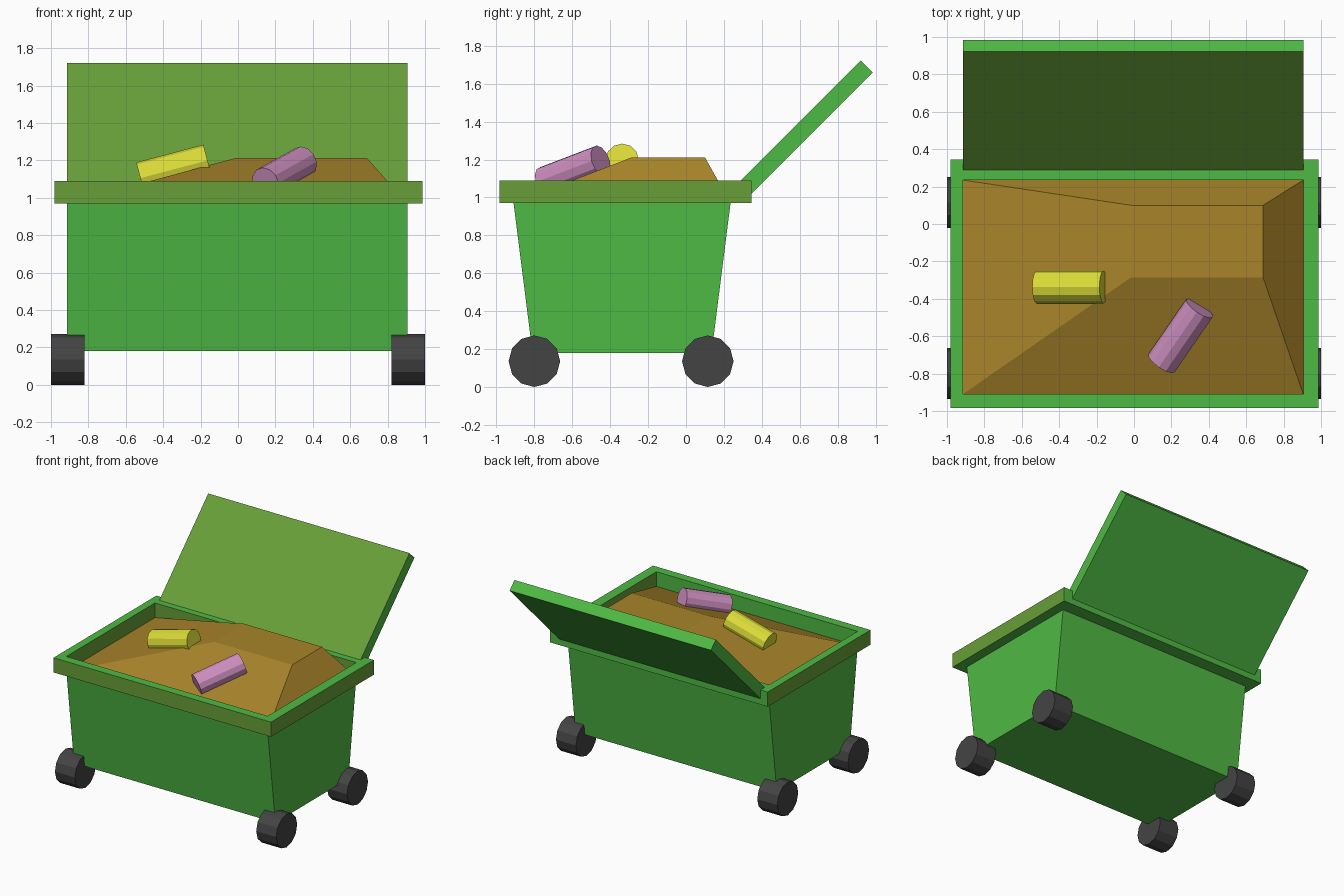
import bpy, bmesh, math
from mathutils import Vector

if "Cube" in bpy.data.objects:
    bpy.data.objects.remove(bpy.data.objects["Cube"])


def material(name, hex_code):
    srgb = [int(hex_code[i:i + 2], 16) / 255 for i in (0, 2, 4)]
    lin = [((c + 0.055) / 1.055) ** 2.4 if c > 0.04 else c / 12.92 for c in srgb]
    m = bpy.data.materials.new(name)
    m.diffuse_color = (*lin, 1)
    m.use_nodes = True
    m.node_tree.nodes["Principled BSDF"].inputs["Base Color"].default_value = m.diffuse_color
    return m


GREEN = material("green", "4FBA44")
OLIVE = material("olive", "689F38")
BROWN = material("brown", "A8842A")
YELLOW = material("yellow", "DCDC38")
PINK = material("pink", "CE8FC0")
DARK = material("dark", "444444")


def add_mesh(name, verts, faces, *mats):
    me = bpy.data.meshes.new(name)
    me.from_pydata(verts, [], faces)
    bm = bmesh.new()
    bm.from_mesh(me)
    bmesh.ops.recalc_face_normals(bm, faces=bm.faces)
    bm.to_mesh(me)
    bm.free()
    for m in mats:
        me.materials.append(m)
    ob = bpy.data.objects.new(name, me)
    bpy.context.collection.objects.link(ob)
    return ob


def rect(x0, x1, y0, y1, z):
    return [(x0, y0, z), (x1, y0, z), (x1, y1, z), (x0, y1, z)]


def band(a, b):
    """Four quads joining two rectangular rings that start at a and b."""
    return [(a + i, a + (i + 1) % 4, b + (i + 1) % 4, b + i) for i in range(4)]


def rod(name, start, end, radius, mat, sides=12):
    a, b = Vector(start), Vector(end)
    bpy.ops.mesh.primitive_cylinder_add(vertices=sides, radius=radius,
                                        depth=(b - a).length, location=(a + b) / 2)
    ob = bpy.context.object
    ob.name = name
    ob.rotation_euler = (b - a).to_track_quat('Z', 'Y').to_euler()
    ob.data.materials.append(mat)
    return ob


# Opening shared by the body, the rim and the rubbish
X0, X1, Y0, Y1 = -0.915, 0.905, -0.91, 0.235
Z_LOW, Z_HIGH = 0.97, 1.09

# Tapered body, open at the top
add_mesh("body", rect(X0, X1, -0.81, 0.135, 0.18) + rect(X0, X1, Y0, Y1, Z_LOW),
         [(0, 1, 2, 3)] + band(0, 4), GREEN)

# Rim frame: outer and inner rings, olive front, sides and inner walls
outer = (-0.98, 0.987, -0.983, 0.345)
rim = add_mesh("rim",
               rect(*outer, Z_LOW) + rect(*outer, Z_HIGH)
               + rect(X0, X1, Y0, Y1, Z_HIGH) + rect(X0, X1, Y0, Y1, Z_LOW),
               band(0, 4) + band(4, 8) + band(8, 12) + band(12, 0), GREEN, OLIVE)
for p in rim.data.polygons:
    p.material_index = int(abs(p.normal.z) < 0.5 and p.normal.y < 0.5)

# Open lid: slanted slab with an olive inner face
profile = [(0.26, 1.06), (0.922, 1.722), (0.985, 1.659), (0.323, 0.997)]
lid = add_mesh("lid", [(x, y, z) for x in (X0, X1) for y, z in profile],
               [(0, 1, 2, 3), (4, 5, 6, 7)] + band(0, 4), GREEN, OLIVE)
for p in lid.data.polygons:
    p.material_index = int(p.normal.y < -0.5 and p.normal.z > 0.5)

# Rubbish heap
add_mesh("rubbish_heap",
         rect(X0, X1, Y0, Y1, Z_LOW) + rect(-0.015, 0.69, -0.285, 0.10, 1.212),
         band(0, 4) + [(4, 5, 6, 7)], BROWN)

# Cans lying on the heap
rod("yellow_can", (-0.522, -0.337, 1.105), (-0.163, -0.337, 1.20), 0.087, YELLOW)
rod("pink_can", (0.147, -0.745, 1.08), (0.35, -0.45, 1.193), 0.085, PINK)

# Wheels
for side, sx in (("left", -1), ("right", 1)):
    for end, y in (("front", -0.80), ("back", 0.115)):
        rod(f"{end}_{side}_wheel", (sx * 0.82, y, 0.136), (sx * 1.0, y, 0.136), 0.136, DARK)
